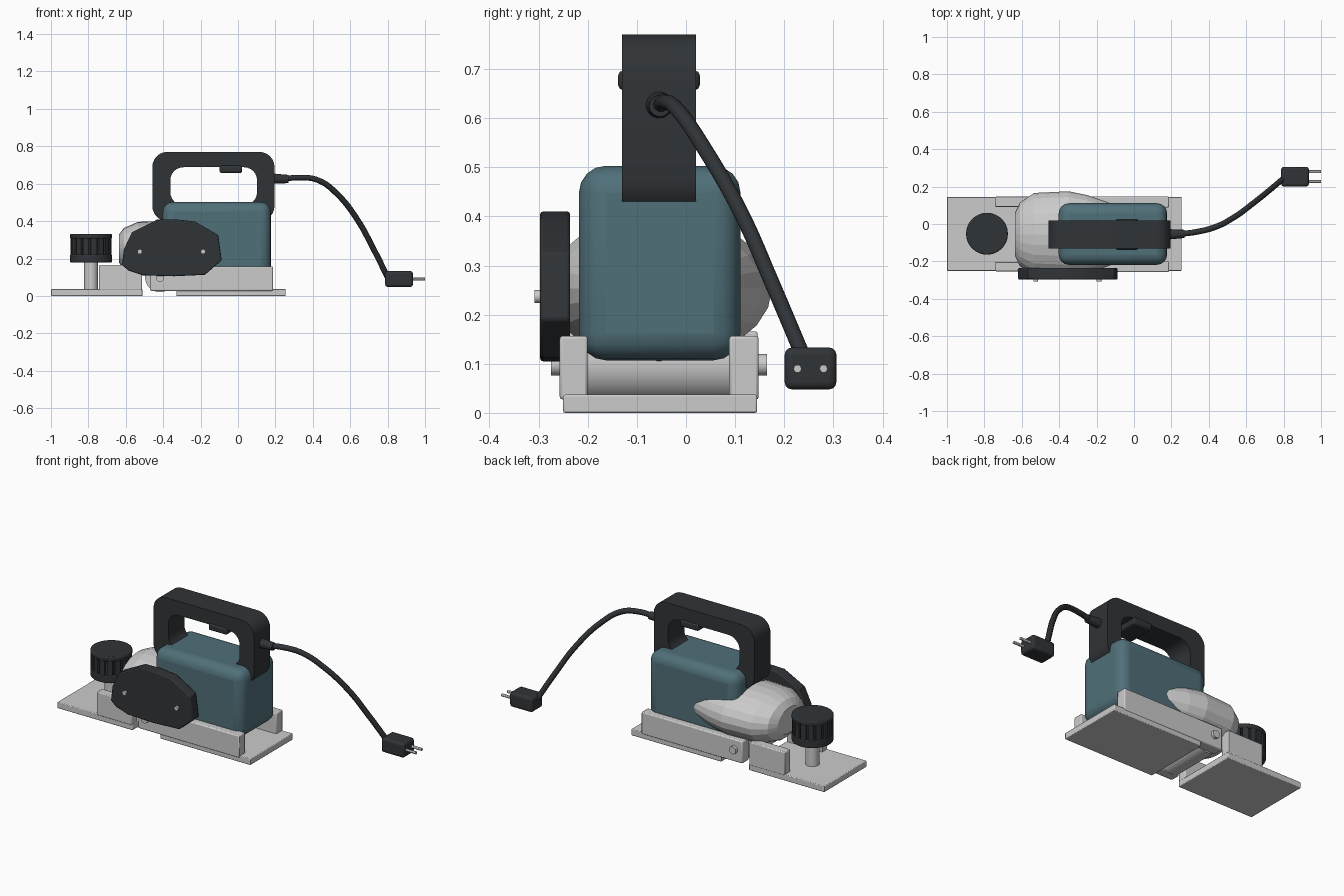
import bpy, bmesh
from math import sin, cos, pi, radians
from mathutils import Matrix, Vector

if "Cube" in bpy.data.objects:
    bpy.data.objects.remove(bpy.data.objects["Cube"])

def material(name, rgb):
    m = bpy.data.materials.new(name)
    m.diffuse_color = (*rgb, 1)
    m.use_nodes = True
    m.node_tree.nodes["Principled BSDF"].inputs["Base Color"].default_value = m.diffuse_color
    return m

DARK = material("dark_plastic", (0.03, 0.034, 0.038))
TEAL = material("teal_plastic", (0.08, 0.16, 0.19))

def finish(name, bm, mat=None, bevel=0, segs=2, smooth=True):
    bmesh.ops.recalc_face_normals(bm, faces=bm.faces)
    me = bpy.data.meshes.new(name)
    bm.to_mesh(me)
    bm.free()
    ob = bpy.data.objects.new(name, me)
    bpy.context.collection.objects.link(ob)
    if mat:
        me.materials.append(mat)
    if bevel:
        b = ob.modifiers.new("bevel", 'BEVEL')
        b.width, b.segments = bevel, segs
        b.limit_method, b.angle_limit = 'ANGLE', radians(40)
    if smooth:
        bpy.ops.object.select_all(action='DESELECT')
        ob.select_set(True)
        bpy.context.view_layer.objects.active = ob
        bpy.ops.object.shade_smooth_by_angle(angle=radians(30))
    return ob

def box(name, x, y, z, **kw):
    bm = bmesh.new()
    bmesh.ops.create_cube(bm, size=1)
    for v in bm.verts:
        v.co = [r[0] + (r[1] - r[0]) * (c + 0.5) for r, c in zip((x, y, z), v.co)]
    return finish(name, bm, **kw)

def cylinder(name, a, b, r, r2=None, sides=24, **kw):
    a, b = Vector(a), Vector(b)
    bm = bmesh.new()
    rot = (b - a).to_track_quat('Z', 'Y').to_matrix().to_4x4()
    bmesh.ops.create_cone(bm, cap_ends=True, segments=sides, radius1=r,
                          radius2=r if r2 is None else r2, depth=(b - a).length,
                          matrix=Matrix.Translation((a + b) / 2) @ rot)
    return finish(name, bm, **kw)

def prism(name, points, to3d, lo, hi, **kw):
    """Extrude a closed 2D outline between two offsets."""
    bm = bmesh.new()
    rings = [[bm.verts.new(to3d(p, q, h)) for p, q in points] for h in (lo, hi)]
    for ring in rings:
        bm.faces.new(ring)
    n = len(points)
    for i in range(n):
        j = (i + 1) % n
        bm.faces.new((rings[0][i], rings[0][j], rings[1][j], rings[1][i]))
    return finish(name, bm, **kw)

def rounded_rect(x0, x1, z0, z1, r, steps=6):
    corners = ((x1 - r, z1 - r), (x0 + r, z1 - r), (x0 + r, z0 + r), (x1 - r, z0 + r))
    return [(cx + r * cos((k + i / steps) * pi / 2), cz + r * sin((k + i / steps) * pi / 2))
            for k, (cx, cz) in enumerate(corners) for i in range(steps + 1)]

# sole plates
box("front_shoe", (-1, -0.51), (-0.25, 0.145), (0, 0.036), bevel=0.004)
box("rear_sole", (-0.33, 0.255), (-0.25, 0.145), (0, 0.037), bevel=0.004)

# side rails, front blocks and axle bolts, one set per side
for side, y0, y1, out in (("left", -0.257, -0.2, -0.275), ("right", 0.088, 0.148, 0.165)):
    box(side + "_rail", (-0.47, 0.187), (y0, y1), (0.027, 0.157), bevel=0.006)
    box(side + "_front_block", (-0.743, -0.513), (y0 + 0.004, y1 - 0.002), (0.03, 0.166), bevel=0.005)
    cylinder(side + "_axle_bolt", (-0.417, -0.1, 0.098), (-0.417, out, 0.098), 0.022, sides=16)

# cutter drum
cylinder("cutter_drum", (-0.417, -0.2, 0.1), (-0.417, 0.09, 0.1), 0.08, sides=32)

# motor body
box("motor_body", (-0.403, 0.177), (-0.218, 0.111), (0.107, 0.503), mat=TEAL, bevel=0.055, segs=4)

# bulging front housing: oval lathe along x
bm = bmesh.new()
sides, rings = 24, []
for x, r in ((-0.637, 0.5), (-0.61, 0.74), (-0.535, 0.96), (-0.35, 1.0),
             (-0.25, 0.91), (-0.15, 0.76), (0.0, 0.5)):
    rings.append([bm.verts.new((x, -0.055 + 0.23 * r * cos(2 * pi * i / sides),
                                0.253 + 0.149 * r * sin(2 * pi * i / sides))) for i in range(sides)])
for a, b in zip(rings, rings[1:]):
    for i in range(sides):
        j = (i + 1) % sides
        bm.faces.new((a[i], a[j], b[j], b[i]))
bm.faces.new(rings[0])
bm.faces.new(rings[-1])
housing = finish("front_housing", bm, smooth=False)

# belt cover with two screws
outline = [(-0.62, 0.165), (-0.61, 0.25), (-0.567, 0.34), (-0.433, 0.408), (-0.34, 0.41), (-0.23, 0.398),
           (-0.105, 0.325), (-0.087, 0.19), (-0.177, 0.113), (-0.34, 0.105), (-0.508, 0.11), (-0.585, 0.135)]
prism("belt_cover", outline, lambda p, q, h: (p, h, q), -0.297, -0.236, mat=DARK, bevel=0.006)
for i, x in enumerate((-0.525, -0.187)):
    cylinder(f"cover_screw_{i + 1}", (x, -0.25, 0.237), (x, -0.308, 0.237), 0.013, sides=16)

# handle: closed rounded ring
bm = bmesh.new()
outer = rounded_rect(-0.458, 0.195, 0.4, 0.77, 0.08)
inner = rounded_rect(-0.362, 0.102, 0.485, 0.688, 0.07)
loops = [[bm.verts.new((x, y, z)) for x, z in pts]
         for pts, y in ((outer, -0.13), (outer, 0.02), (inner, 0.02), (inner, -0.13))]
n = len(outer)
for k in range(4):
    a, b = loops[k], loops[(k + 1) % 4]
    for i in range(n):
        j = (i + 1) % n
        bm.faces.new((a[i], a[j], b[j], b[i]))
finish("handle", bm, mat=DARK)
box("trigger", (-0.098, 0.022), (-0.138, 0.028), (0.657, 0.697), mat=DARK, bevel=0.01)

# depth knob: stem, collar, fluted grip and cap
kx, ky = -0.786, -0.052
cylinder("knob_stem", (kx, ky, 0.03), (kx, ky, 0.2), 0.037)
cylinder("knob_collar", (kx, ky, 0.178), (kx, ky, 0.222), 0.112, sides=32, mat=DARK, bevel=0.005)
flutes = 16
grip = []
for i in range(flutes):
    for f, r in ((0.0, 0.11), (0.35, 0.111), (0.7, 0.11), (0.76, 0.099), (0.94, 0.099)):
        t = 2 * pi * (i + f) / flutes
        grip.append((kx + r * cos(t), ky + r * sin(t)))
prism("knob_grip", grip, lambda p, q, h: (p, q, h), 0.215, 0.31, mat=DARK)
cylinder("knob_cap", (kx, ky, 0.305), (kx, ky, 0.332), 0.112, sides=32, mat=DARK, bevel=0.006)

# power cord with strain relief
cylinder("strain_relief", (0.18, -0.055, 0.627), (0.27, -0.053, 0.625), 0.028, 0.022, sides=20, mat=DARK)
cu = bpy.data.curves.new("power_cord", 'CURVE')
cu.dimensions = '3D'
cu.bevel_depth, cu.bevel_resolution, cu.resolution_u = 0.0155, 3, 6
path = [(0.24, -0.054, 0.625), (0.33, -0.043, 0.633), (0.43, -0.018, 0.618), (0.53, 0.033, 0.545),
        (0.64, 0.113, 0.405), (0.72, 0.177, 0.26), (0.805, 0.249, 0.09)]
sp = cu.splines.new('BEZIER')
sp.bezier_points.add(len(path) - 1)
for bp, co in zip(sp.bezier_points, path):
    bp.co = co
    bp.handle_left_type = bp.handle_right_type = 'AUTO'
cu.use_fill_caps = True
cu.materials.append(DARK)
bpy.context.collection.objects.link(bpy.data.objects.new("power_cord", cu))

# plug and pins
box("plug", (0.787, 0.935), (0.201, 0.306), (0.048, 0.133), mat=DARK, bevel=0.014, segs=3)
for i, y in enumerate((0.227, 0.28)):
    cylinder(f"plug_pin_{i + 1}", (0.92, y, 0.09), (1.0, y, 0.09), 0.008, sides=12)
